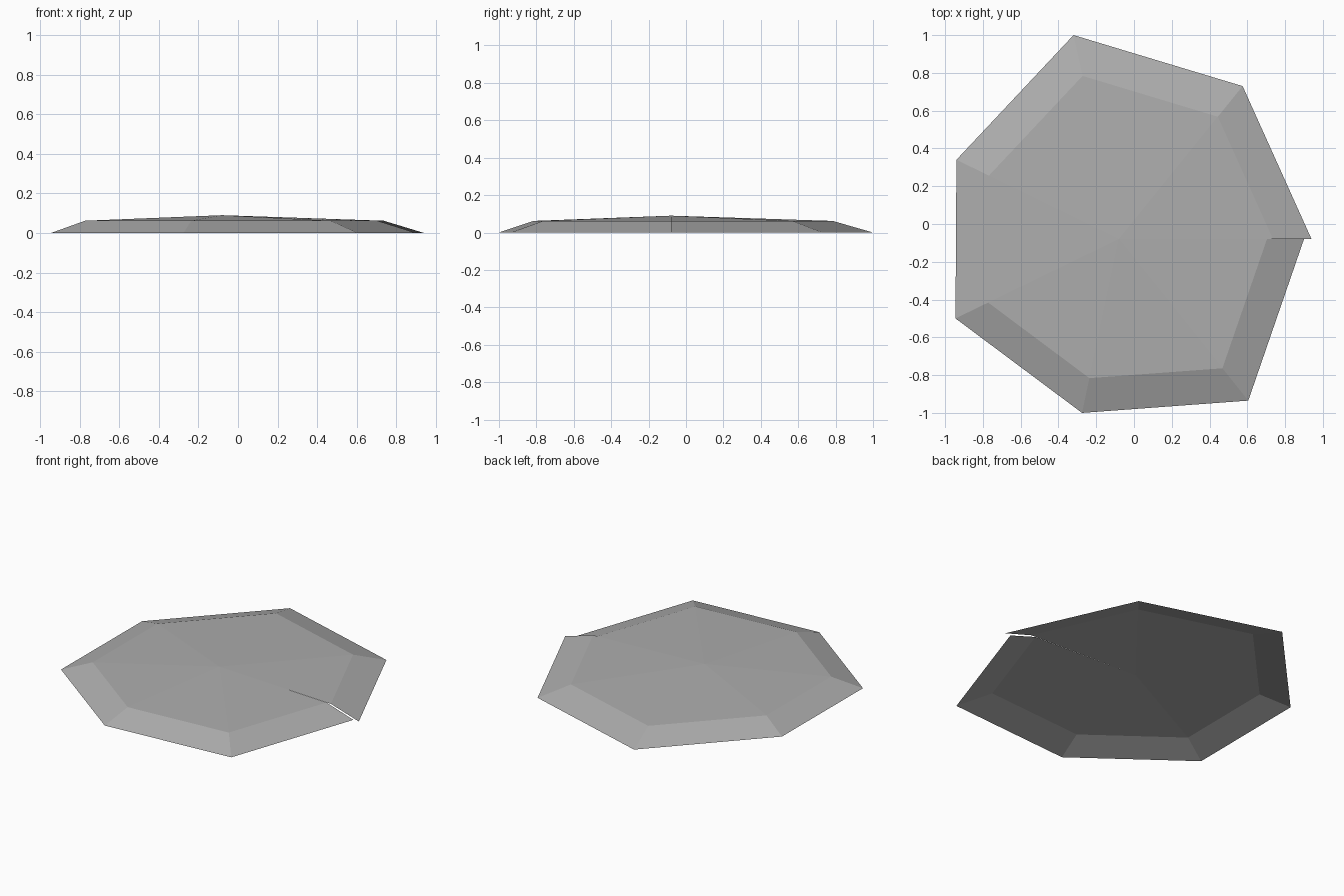
import bpy
import bmesh
from mathutils import Vector

if "Cube" in bpy.data.objects:
    bpy.data.objects.remove(bpy.data.objects["Cube"])

# Foot of the rim, running once around from one side of the slit to the other
RIM = [(0.94, -0.08), (0.575, 0.73), (-0.32, 1.0), (-0.94, 0.34),
       (-0.945, -0.5), (-0.275, -1.0), (0.605, -0.935), (0.90, -0.08)]
CENTRE = Vector((-0.08, -0.08))
SHOULDER_SCALE, SHOULDER_Z, PEAK_Z = 0.8, 0.062, 0.09

grey = bpy.data.materials.new("stone grey")
grey.diffuse_color = (0.42, 0.42, 0.42, 1)
grey.use_nodes = True
grey.node_tree.nodes["Principled BSDF"].inputs["Base Color"].default_value = grey.diffuse_color

bm = bmesh.new()
peak = bm.verts.new((*CENTRE, PEAK_Z))
foot = [bm.verts.new((x, y, 0)) for x, y in RIM]
shoulder = [bm.verts.new((*CENTRE.lerp(Vector(p), SHOULDER_SCALE), SHOULDER_Z))
            for p in RIM]

# Steep outer bevel and shallow top fan, left open at the slit and underneath
for i in range(len(RIM) - 1):
    bm.faces.new((foot[i], foot[i + 1], shoulder[i + 1], shoulder[i]))
    bm.faces.new((shoulder[i], shoulder[i + 1], peak))

mesh = bpy.data.meshes.new("slab_shell")
bm.to_mesh(mesh)
bm.free()
mesh.materials.append(grey)
slab = bpy.data.objects.new("slab_shell", mesh)
bpy.context.collection.objects.link(slab)
